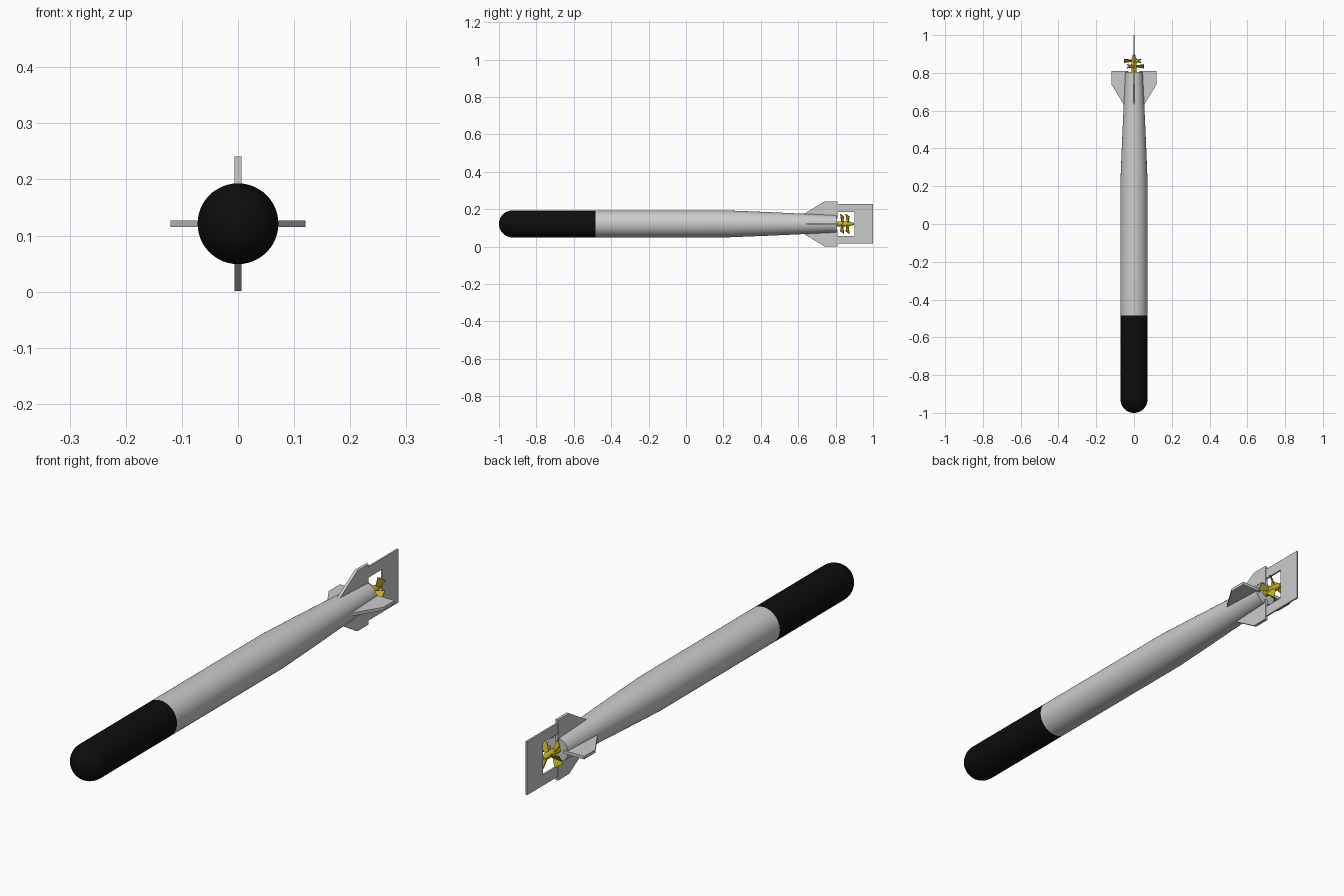
import bpy, bmesh, math
from mathutils import Matrix, Vector

if "Cube" in bpy.data.objects:
    bpy.data.objects.remove(bpy.data.objects["Cube"])

CZ = 0.121  # height of the long axis


def material(name, rgb):
    m = bpy.data.materials.new(name)
    m.diffuse_color = (*rgb, 1)
    m.use_nodes = True
    m.node_tree.nodes["Principled BSDF"].inputs["Base Color"].default_value = m.diffuse_color
    return m


BLACK = material("matt_black", (0.004, 0.004, 0.004))
BRASS = material("brass", (0.6, 0.46, 0.01))


def finish(name, bm, mat=None, smooth=False):
    bmesh.ops.recalc_face_normals(bm, faces=bm.faces)
    me = bpy.data.meshes.new(name)
    bm.to_mesh(me)
    bm.free()
    ob = bpy.data.objects.new(name, me)
    bpy.context.collection.objects.link(ob)
    ob.location.z = CZ
    if mat:
        me.materials.append(mat)
    if smooth:
        bpy.ops.object.select_all(action='DESELECT')
        ob.select_set(True)
        bpy.context.view_layer.objects.active = ob
        bpy.ops.object.shade_smooth_by_angle(angle=math.radians(30))
    return ob


def lathe(name, profile, mat=None, steps=48):
    """Spin (radius, y) points round the y axis."""
    bm = bmesh.new()
    vs = [bm.verts.new((r, y, 0)) for r, y in profile]
    es = [bm.edges.new(p) for p in zip(vs, vs[1:])]
    bmesh.ops.spin(bm, geom=vs + es, cent=(0, 0, 0), axis=(0, 1, 0),
                   angle=math.tau, steps=steps)
    bmesh.ops.remove_doubles(bm, verts=bm.verts, dist=1e-5)
    return finish(name, bm, mat, True)


def add_plate(bm, outline, thick, matrix):
    """Add a flat (x, y) outline, thickened along z, then transformed."""
    f = bm.faces.new([bm.verts.new((x, y, -thick / 2)) for x, y in outline])
    ext = bmesh.ops.extrude_face_region(bm, geom=[f])["geom"]
    top = [v for v in ext if isinstance(v, bmesh.types.BMVert)]
    bmesh.ops.translate(bm, verts=top, vec=(0, 0, thick))
    bmesh.ops.transform(bm, matrix=matrix, verts=list(f.verts) + top)


# Warhead with hemispherical nose
R = 0.072
nose = [(R * math.sin(a), -1 + R - R * math.cos(a))
        for a in (i * math.pi / 24 for i in range(13))]
lathe("warhead", nose + [(R, -0.485)], BLACK)

# Main body with tapered, flat-ended tail
lathe("body", [(R, -0.485), (R, 0.22), (0.064, 0.42), (0.055, 0.62),
               (0.046, 0.805), (0, 0.805)])

# Four tail fins
fin = [(0.03, 0.63), (0.053, 0.63), (0.12, 0.74), (0.12, 0.81), (0.03, 0.81)]
for i, side in enumerate(("right", "top", "left", "bottom")):
    bm = bmesh.new()
    add_plate(bm, fin, 0.012, Matrix.Rotation(-i * math.pi / 2, 4, 'Y'))
    finish(side + "_fin", bm)

# Rudder frame: C-shaped plate around the propellers
frame = [(0.106, 0.805), (0.106, 1), (-0.106, 1), (-0.106, 0.805),
         (-0.064, 0.805), (-0.064, 0.9), (0.064, 0.9), (0.064, 0.805)]
bm = bmesh.new()
add_plate(bm, frame, 0.007, Matrix.Rotation(-math.pi / 2, 4, 'Y'))
finish("rudder_frame", bm)

# Propeller hub
lathe("propeller_hub", [(0, 0.8), (0.013, 0.8), (0.013, 0.872), (0.009, 0.885),
                        (0.006, 0.897), (0, 0.897)], BRASS, 24)

# Two contra-rotating three-bladed propellers, mirror images of each other
blade = [(0.008, -0.006), (0.053, -0.017), (0.053, 0.017), (0.008, 0.006)]
for name, y, mirror in (("front_propeller", 0.835, 1), ("rear_propeller", 0.864, -1)):
    bm = bmesh.new()
    for k in range(3):
        add_plate(bm, blade, 0.004,
                  Matrix.Translation((0, y, 0))
                  @ Matrix.Diagonal((mirror, 1, 1, 1))
                  @ Matrix.Rotation(k * math.tau / 3, 4, 'Y')
                  @ Matrix.Rotation(math.radians(55), 4, 'X'))
    finish(name, bm, BRASS)
